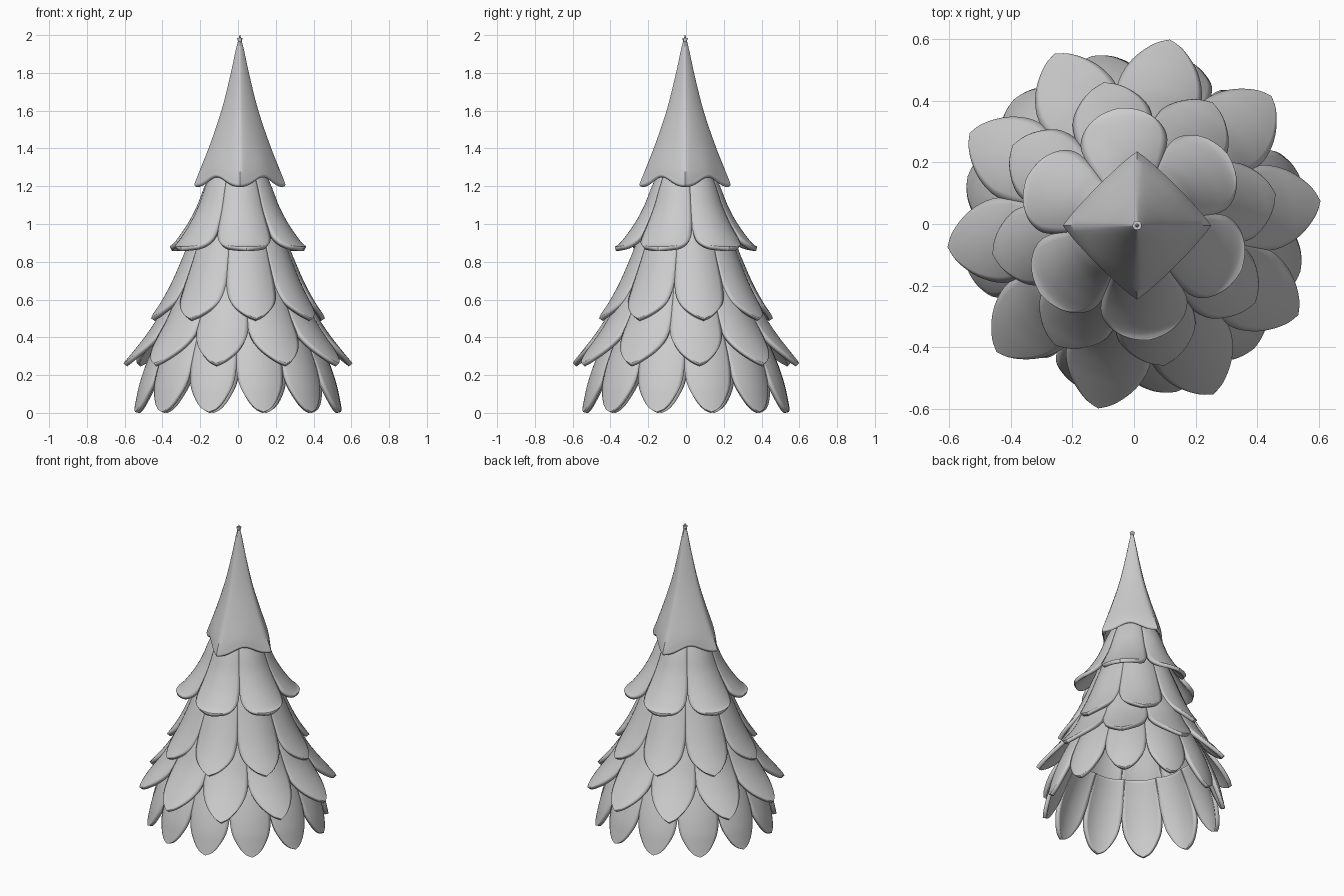
import bpy
from math import sin, cos, pi, radians

if "Cube" in bpy.data.objects:
    bpy.data.objects.remove(bpy.data.objects["Cube"])


def spline(rows, steps):
    """Smooth Catmull-Rom interpolation through profile rows."""
    p = [rows[0]] + list(rows) + [rows[-1]]
    out = []
    for i in range(1, len(p) - 2):
        for k in range(steps):
            t = k / steps
            out.append([0.5 * (2 * b + (c - a) * t + (2 * a - 5 * b + 4 * c - d) * t * t
                               + (3 * b - a - 3 * c + d) * t ** 3)
                        for a, b, c, d in zip(p[i - 1], p[i], p[i + 1], p[i + 2])])
    out.append(list(rows[-1]))
    return out


def make_object(name, verts, faces, thickness):
    mesh = bpy.data.meshes.new(name)
    mesh.from_pydata(verts, [], faces)
    obj = bpy.data.objects.new(name, mesh)
    bpy.context.collection.objects.link(obj)
    solid = obj.modifiers.new("thickness", 'SOLIDIFY')
    solid.thickness = thickness
    solid.offset = -1
    bpy.ops.object.select_all(action='DESELECT')
    obj.select_set(True)
    bpy.context.view_layer.objects.active = obj
    bpy.ops.object.shade_smooth_by_angle(angle=radians(50))
    return obj


def petal_ring(name, count, start, rows, bend=0.9, thickness=0.025):
    """Ring of curved leaves; rows are (radius, height, half width) from top to tip."""
    prof = spline(rows, 5)
    n = 12
    verts, faces = [], []
    for i in range(count):
        mid = radians(start) + 2 * pi * i / count
        base = len(verts)
        for r, z, w in prof:
            for j in range(n + 1):
                s = max(w, 0.001) * (2 * j / n - 1)
                a, rr = mid + s / r, r - bend * s * s
                verts.append((rr * cos(a), rr * sin(a), z))
        for v in range(len(prof) - 1):
            for j in range(n):
                a = base + v * (n + 1) + j
                faces.append((a, a + n + 1, a + n + 2, a + 1))
    return make_object(name, verts, faces, thickness)


# Bottom to top rings of leaves
petal_ring("leaf_ring_bottom", 12, 14, [
    (0.40, 0.46, 0.112), (0.45, 0.36, 0.124), (0.497, 0.25, 0.132), (0.53, 0.15, 0.122),
    (0.548, 0.07, 0.082), (0.557, 0.025, 0.042), (0.562, 0.005, 0.0)])
petal_ring("leaf_ring_lower", 10, 7, [
    (0.31, 0.74, 0.105), (0.37, 0.62, 0.124), (0.43, 0.50, 0.142), (0.49, 0.41, 0.145),
    (0.545, 0.34, 0.112), (0.59, 0.285, 0.05), (0.61, 0.262, 0.0)])
petal_ring("leaf_ring_middle", 8, 12, [
    (0.215, 1.02, 0.09), (0.265, 0.90, 0.112), (0.31, 0.79, 0.127), (0.36, 0.68, 0.14),
    (0.41, 0.59, 0.128), (0.45, 0.53, 0.065), (0.47, 0.50, 0.0)])
petal_ring("leaf_ring_upper", 6, 37, [
    (0.145, 1.28, 0.08), (0.185, 1.19, 0.10), (0.225, 1.09, 0.123), (0.275, 1.00, 0.146),
    (0.325, 0.93, 0.158), (0.355, 0.895, 0.135), (0.372, 0.883, 0.08), (0.38, 0.88, 0.0)])

# Pointed top cap: four soft corners with a wavy hem; rows are (radius, height, hem weight)
cap = spline([(0.002, 2.0, 0), (0.022, 1.92, 0), (0.05, 1.79, 0), (0.095, 1.61, 0),
              (0.155, 1.43, 0.1), (0.21, 1.29, 0.6), (0.236, 1.225, 1), (0.24, 1.205, 1),
              (0.228, 1.195, 1)], 5)
N = 64
verts, faces = [], []
for r, z, h in cap:
    for j in range(N):
        a = 2 * pi * j / N
        c, s = abs(cos(a)), abs(sin(a))
        p = 1.1 + 0.25 * (1 - h)
        q = r / (c ** p + s ** p) ** (1 / p)
        verts.append((0.01 + q * cos(a), -0.005 + q * sin(a),
                      z + 0.052 * h * (1 - cos(4 * a)) / 2))
for v in range(len(cap) - 1):
    for j in range(N):
        k = (j + 1) % N
        faces.append((v * N + j, (v + 1) * N + j, (v + 1) * N + k, v * N + k))
faces.append(tuple(range(N)))
make_object("top_cap", verts, faces, 0.02)
